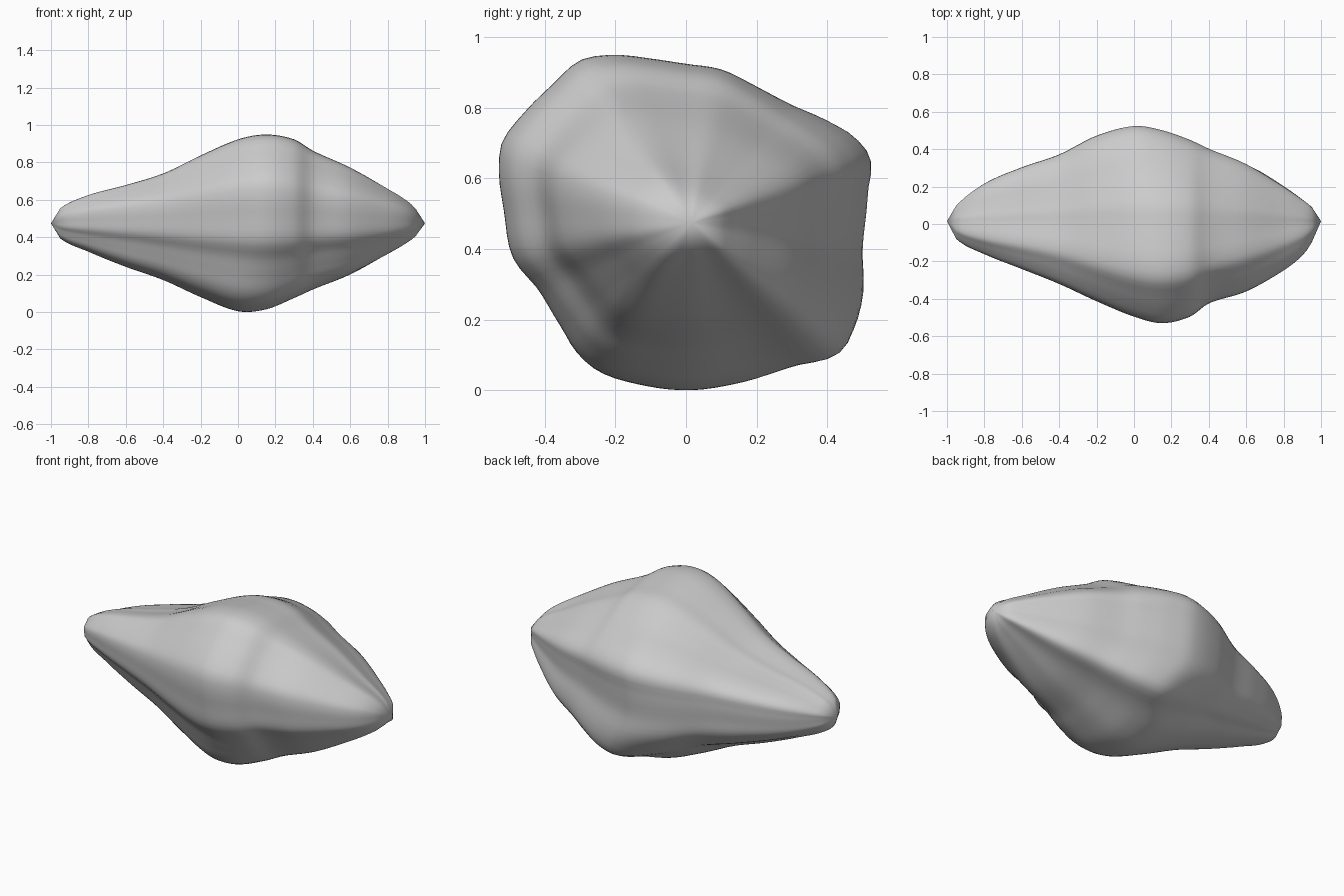
import bpy, bmesh
from math import sin, cos, atan2, hypot, exp, pi

if "Cube" in bpy.data.objects:
    bpy.data.objects.remove(bpy.data.objects["Cube"])

CY, CZ = 0.015, 0.47          # axis through both tips

# Widest outline seen along x: (y, z)
OUTLINE = [(.525, .65), (.48, .715), (.4, .765), (.3, .81), (.2, .86), (.1, .905), (0, .92),
           (-.1, .935), (-.22, .945), (-.3, .93), (-.38, .86), (-.46, .78), (-.52, .70),
           (-.53, .63), (-.515, .5), (-.49, .37), (-.42, .28), (-.36, .18), (-.31, .1),
           (-.25, .05), (-.12, .012), (0, 0), (.15, .02), (.3, .065), (.43, .1),
           (.475, .17), (.5, .26), (.5, .4), (.515, .55)]

# Swelling of each side along the length, as distances from the axis
XS = [-1, -.95, -.8, -.6, -.4, -.2, 0, .15, .3, .4, .6, .8, .9, .95, 1]
TOP = [0, .08, .15, .20, .26, .36, .45, .475, .45, .39, .29, .17, .11, .07, 0]
BOTTOM = [0, .08, .15, .23, .30, .39, .465, .455, .395, .35, .27, .16, .10, .065, 0]
BACK = [0, .085, .205, .295, .365, .465, .513, .485, .43, .385, .305, .185, .115, .075, 0]
FRONT = [0, .095, .175, .255, .335, .425, .505, .54, .505, .435, .375, .265, .185, .115, 0]


def spline(xs, ys, x):
    """Smooth cubic interpolation through the given points."""
    n = len(xs)
    x = min(max(x, xs[0]), xs[-1])
    i = max(k for k in range(n - 1) if xs[k] <= x)

    def slope(k):
        a, b = max(k - 1, 0), min(k + 1, n - 1)
        return (ys[b] - ys[a]) / (xs[b] - xs[a])
    h = xs[i + 1] - xs[i]
    t = (x - xs[i]) / h
    return ((2*t**3 - 3*t*t + 1) * ys[i] + (t**3 - 2*t*t + t) * h * slope(i)
            + (3*t*t - 2*t**3) * ys[i + 1] + (t**3 - t*t) * h * slope(i + 1))


# Outline as radius against angle, padded to wrap round
polar = sorted((atan2(z - CZ, y - CY), hypot(y - CY, z - CZ)) for y, z in OUTLINE)
polar = ([(a - 2*pi, r) for a, r in polar[-3:]] + polar + [(a + 2*pi, r) for a, r in polar[:3]])
ANG, RAD = zip(*polar)


def radius(x, a):
    # The lower back corner bulges nearer the right-hand end
    x -= .14 * exp(-((a + .72) / .3)**2) * max(0, 1 - x*x)
    c, s = cos(a), sin(a)
    side = BACK if c > 0 else FRONT
    upright = TOP if s > 0 else BOTTOM
    f = c*c * spline(XS, side, x) / max(side) + s*s * spline(XS, upright, x) / max(upright)
    return spline(ANG, RAD, a) * f


# Stone body: rings lofted along x and closed by a point at each end
SEG, RINGS = 96, 76
bm = bmesh.new()
rings = []
for i in range(RINGS + 1):
    x = -.95 + 1.9 * i / RINGS
    ring = []
    for j in range(SEG):
        a = -pi + 2*pi * j / SEG
        r = radius(x, a)
        ring.append(bm.verts.new((x, CY + r * cos(a), CZ + r * sin(a))))
    rings.append(ring)
tips = [bm.verts.new((x, CY, CZ)) for x in (-1, 1)]
for j in range(SEG):
    k = (j + 1) % SEG
    for p, q in zip(rings, rings[1:]):
        bm.faces.new((p[j], p[k], q[k], q[j]))
    bm.faces.new((tips[0], rings[0][k], rings[0][j]))
    bm.faces.new((tips[1], rings[-1][j], rings[-1][k]))
bmesh.ops.recalc_face_normals(bm, faces=bm.faces)
for f in bm.faces:
    f.smooth = True
low = min(v.co.z for v in bm.verts)
bmesh.ops.translate(bm, verts=bm.verts, vec=(0, 0, -low))

mesh = bpy.data.meshes.new("stone")
bm.to_mesh(mesh)
bm.free()
stone = bpy.data.objects.new("stone", mesh)
bpy.context.collection.objects.link(stone)
